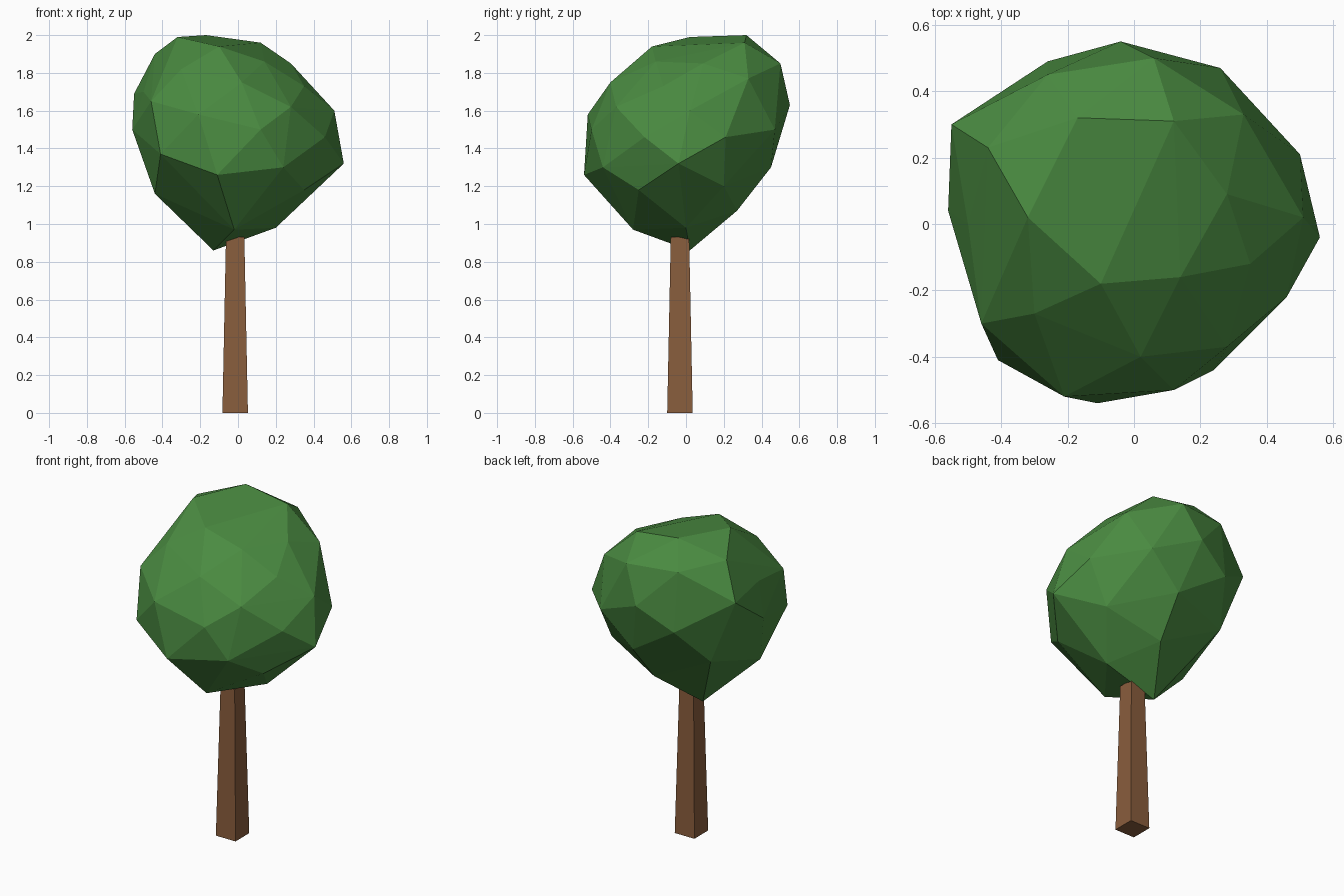
import bpy
import bmesh
from mathutils import Matrix, Vector

# Remove the default cube only
default_cube = bpy.data.objects.get("Cube")
if default_cube:
    bpy.data.objects.remove(default_cube, do_unlink=True)


def make_material(name, rgb):
    material = bpy.data.materials.new(name)
    material.use_nodes = True
    colour = (*rgb, 1)
    material.diffuse_color = colour
    for node in material.node_tree.nodes:
        if node.type == "BSDF_PRINCIPLED":
            node.inputs["Base Color"].default_value = colour
            node.inputs["Roughness"].default_value = 0.9
    return material


def make_object(name, bm, material):
    bmesh.ops.recalc_face_normals(bm, faces=bm.faces)
    mesh = bpy.data.meshes.new(name)
    bm.to_mesh(mesh)
    bm.free()
    mesh.materials.append(material)
    mesh.shade_flat()
    part = bpy.data.objects.new(name, mesh)
    bpy.context.collection.objects.link(part)
    return part


bark_brown = make_material("bark_brown", (0.25, 0.11, 0.046))
leaf_green = make_material("leaf_green", (0.069, 0.26, 0.053))

# Trunk: a square post that narrows towards the top
trunk_height = 0.93
trunk_width = 0.135
trunk_taper = 0.72
bm = bmesh.new()
bmesh.ops.create_cube(bm, size=1)
for vert in bm.verts:
    vert.co.z += 0.5
    width = trunk_width * (trunk_taper if vert.co.z > 0.5 else 1)
    vert.co = Vector((vert.co.x * width, vert.co.y * width, vert.co.z * trunk_height))
bmesh.ops.transform(bm, matrix=Matrix.Translation((-0.015, -0.032, 0)), verts=bm.verts)
make_object("trunk", bm, bark_brown)

# Crown: a faceted boulder shape wrapped around a few tiers of corners
crown_tiers = {
    "top": [(-.32, .02, 1.99), (-.17, .32, 2), (.12, .31, 1.96),
            (.28, .09, 1.85), (-.1, -.18, 1.94), (.14, -.16, 1.86)],
    "shoulder": [(-.44, .23, 1.9), (-.26, .45, 1.86), (.06, .5, 1.85),
                 (.33, .33, 1.77), (.35, -.12, 1.73), (.02, -.4, 1.75),
                 (-.3, -.27, 1.82)],
    "upper": [(-.55, .3, 1.69), (-.04, .55, 1.63), (.51, .02, 1.6),
              (.28, -.37, 1.62), (-.21, -.52, 1.58), (-.46, -.3, 1.65),
              (-.5, 0, 1.7)],
    "middle": [(-.56, .04, 1.5), (-.26, .49, 1.5), (.26, .47, 1.5),
               (.5, .21, 1.46), (.46, -.22, 1.46), (.12, -.5, 1.5),
               (-.41, -.41, 1.37)],
    "lower": [(.56, -.04, 1.32), (.24, -.44, 1.3), (-.11, -.54, 1.26),
              (-.44, -.1, 1.16), (-.38, .3, 1.28), (.05, .45, 1.3),
              (.37, .2, 1.2), (.35, -.25, 1.18)],
    "base": [(-.02, -.28, .97), (.2, 0, .98), (.03, .27, 1.07),
             (-.13, .02, .86)],
}
bm = bmesh.new()
for corners in crown_tiers.values():
    for corner in corners:
        bm.verts.new(corner)
hull = bmesh.ops.convex_hull(bm, input=bm.verts)
unused = {v for v in hull["geom_interior"] if isinstance(v, bmesh.types.BMVert)}
bmesh.ops.delete(bm, geom=list(unused), context="VERTS")
make_object("crown", bm, leaf_green)
